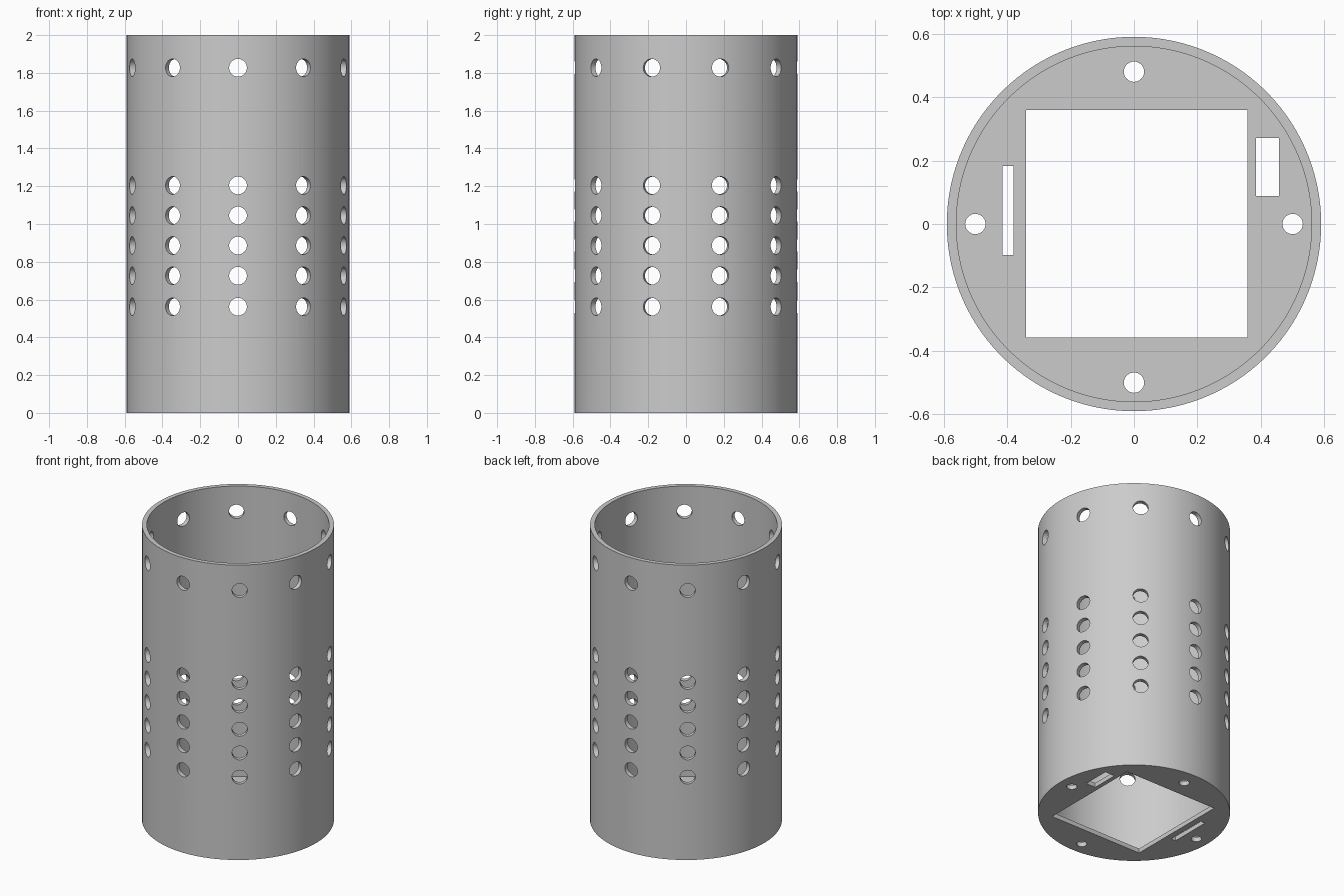
import bpy
import bmesh
from math import cos, sin, pi
from mathutils import Matrix, Vector

OUTER, INNER, HEIGHT, FLOOR = 0.59, 0.56, 2.0, 0.03
SEGMENTS = 120

default = bpy.data.objects.get("Cube")
if default:
    bpy.data.objects.remove(default, do_unlink=True)


def finish(bm, name):
    bmesh.ops.recalc_face_normals(bm, faces=bm.faces)
    mesh = bpy.data.meshes.new(name)
    bm.to_mesh(mesh)
    bm.free()
    obj = bpy.data.objects.new(name, mesh)
    bpy.context.collection.objects.link(obj)
    return obj


# Open-topped cup: outer wall, rim, inner wall and floor
bm = bmesh.new()
rings = []
for r, z in ((OUTER, 0), (OUTER, HEIGHT), (INNER, HEIGHT), (INNER, FLOOR)):
    rings.append([bm.verts.new((r * cos(2 * pi * i / SEGMENTS),
                                r * sin(2 * pi * i / SEGMENTS), z))
                  for i in range(SEGMENTS)])
for low, high in zip(rings, rings[1:]):
    for i in range(SEGMENTS):
        j = (i + 1) % SEGMENTS
        bm.faces.new((low[i], low[j], high[j], high[i]))
bm.faces.new(rings[0])
bm.faces.new(rings[-1])
cup = finish(bm, "perforated_cup")

# Cutter mesh for every opening
bm = bmesh.new()


def add_rod(radius, length, matrix):
    bmesh.ops.create_cone(bm, cap_ends=True, segments=32, radius1=radius,
                          radius2=radius, depth=length, matrix=matrix)


def add_box(x0, x1, y0, y1):
    centre = Vector(((x0 + x1) / 2, (y0 + y1) / 2, 0))
    size = Matrix.Diagonal((x1 - x0, y1 - y0, 0.2, 1))
    bmesh.ops.create_cube(bm, size=1, matrix=Matrix.Translation(centre) @ size)


# Ten columns of round wall holes
for k in range(10):
    turn = Matrix.Rotation(2 * pi * k / 10, 4, "Z")
    for z in (0.562, 0.726, 0.886, 1.045, 1.204, 1.827):
        place = Matrix.Translation((0, -0.575, z)) @ Matrix.Rotation(pi / 2, 4, "X")
        add_rod(0.047, 0.2, turn @ place)

# Floor openings: large window, two slots, four screw holes
add_box(-0.34, 0.357, -0.357, 0.36)
add_box(0.385, 0.457, 0.088, 0.271)
add_box(-0.415, -0.38, -0.098, 0.183)
for x, y in ((0, 0.48), (0, -0.5), (0.5, 0), (-0.5, 0)):
    add_rod(0.032, 0.2, Matrix.Translation((x, y, 0)))
cutter = finish(bm, "hole_cutter")
cutter.hide_render = True

# Cut the openings and drop the cutter
bpy.ops.object.select_all(action="DESELECT")
bpy.context.view_layer.objects.active = cup
cup.select_set(True)
cut = cup.modifiers.new("openings", "BOOLEAN")
cut.operation = "DIFFERENCE"
cut.solver = "EXACT"
cut.object = cutter
bpy.ops.object.modifier_apply(modifier=cut.name)
bpy.data.objects.remove(cutter, do_unlink=True)
bpy.ops.object.shade_smooth_by_angle(angle=pi / 6)

# Plain grey plastic
grey = bpy.data.materials.new("light_grey")
grey.use_nodes = True
colour = (0.6, 0.6, 0.6, 1)
grey.diffuse_color = colour
grey.node_tree.nodes["Principled BSDF"].inputs["Base Color"].default_value = colour
cup.data.materials.clear()
cup.data.materials.append(grey)
